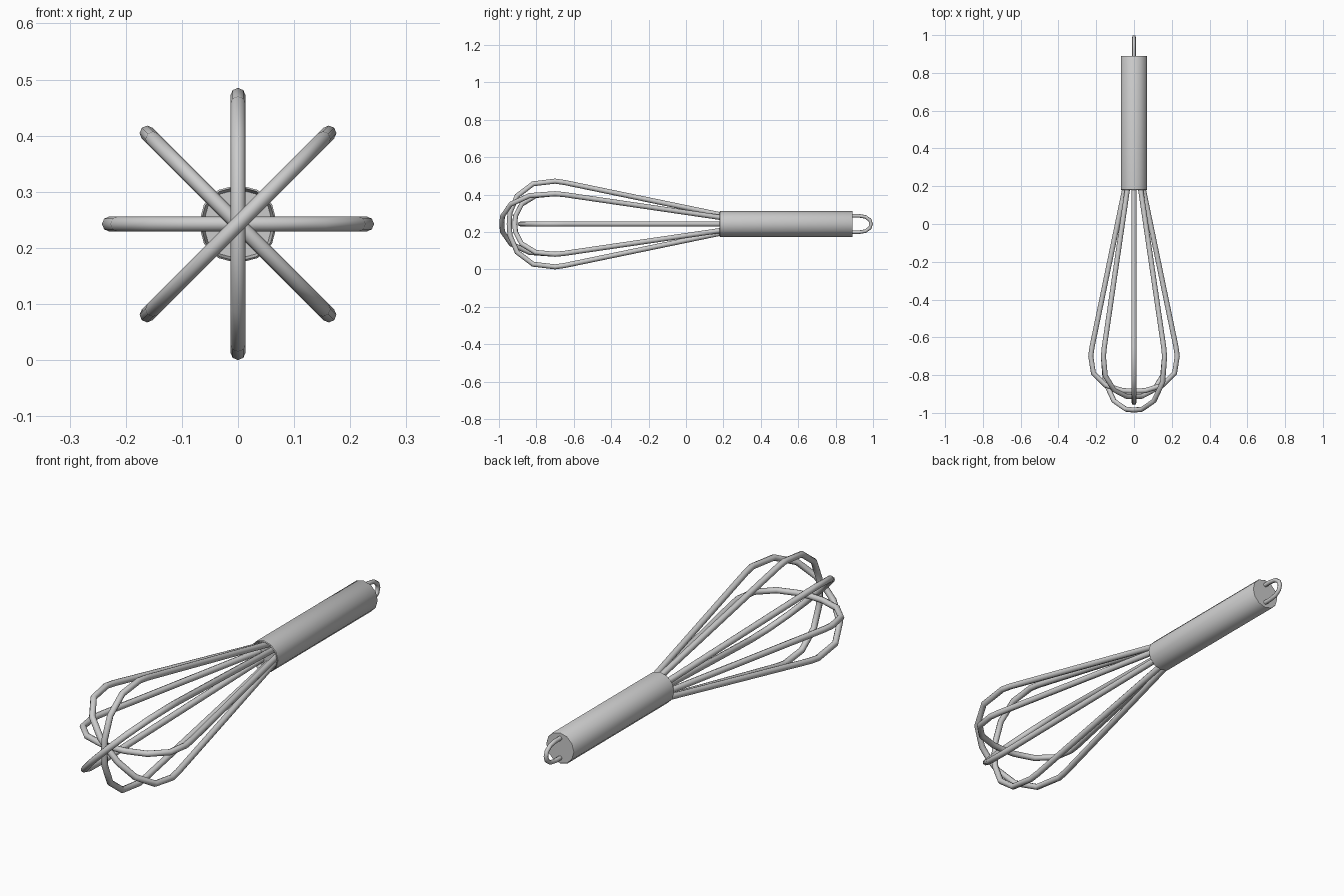
import bpy, bmesh, math

if "Cube" in bpy.data.objects:
    bpy.data.objects.remove(bpy.data.objects["Cube"])

ZC = 0.2425      # height of the whisk axis
WIRE = 0.0135    # wire radius
BELLY = -0.70    # y of the widest point


def tube(name, points, radius):
    """Bent round wire through a list of points, as a mesh."""
    cu = bpy.data.curves.new(name, 'CURVE')
    cu.dimensions = '3D'
    cu.bevel_depth = radius
    cu.bevel_resolution = 2
    cu.use_fill_caps = True
    sp = cu.splines.new('POLY')
    sp.points.add(len(points) - 1)
    for p, co in zip(sp.points, points):
        p.co = (*co, 1)
    ob = bpy.data.objects.new(name, cu)
    bpy.context.collection.objects.link(ob)
    bpy.ops.object.select_all(action='DESELECT')
    ob.select_set(True)
    bpy.context.view_layer.objects.active = ob
    bpy.ops.object.convert(target='MESH')
    bpy.ops.object.shade_smooth_by_angle(angle=math.radians(50))


def mirrored(half):
    """Half profile of (radius, y) ending on the axis, completed to a loop."""
    return half + [(-r, y) for r, y in reversed(half[:-1])]


# whisk loops: (angle about the axis, y of the tip centre line)
loops = {
    "horizontal_loop": (0, -0.885),
    "rising_diagonal_loop": (45, -0.985),
    "vertical_loop": (90, -0.945),
    "falling_diagonal_loop": (135, -0.915),
}
for name, (deg, tip) in loops.items():
    a = math.radians(deg)
    d = tip - BELLY
    half = [(0.042, 0.22), (0.222, -0.65), (0.229, BELLY),
            (0.215, BELLY + 0.48 * d), (0.15, BELLY + 0.83 * d),
            (0.06, BELLY + 0.985 * d), (0.0, tip)]
    tube(name, [(r * math.cos(a), y, ZC + r * math.sin(a))
                for r, y in mirrored(half)], WIRE)

# hanging hook at the back of the handle
hook = [(0.044, 0.86), (0.044, 0.925), (0.038, 0.96), (0.021, 0.983), (0.0, 0.99)]
tube("hanging_hook", [(0, y, ZC + r) for r, y in mirrored(hook)], 0.0095)

# handle: twelve-sided sleeve, closed at the back, recessed at the front
bm = bmesh.new()
rings = []
for r, y in [(0.062, 0.21), (0.067, 0.18), (0.07, 0.183), (0.07, 0.887), (0.068, 0.89)]:
    rings.append([bm.verts.new((r * math.cos(i * math.pi / 6), y,
                                ZC + r * math.sin(i * math.pi / 6))) for i in range(12)])
for r0, r1 in zip(rings, rings[1:]):
    for i in range(12):
        j = (i + 1) % 12
        bm.faces.new((r0[i], r0[j], r1[j], r1[i]))
bm.faces.new(rings[0])
bm.faces.new(rings[-1])
bmesh.ops.recalc_face_normals(bm, faces=bm.faces)
me = bpy.data.meshes.new("handle")
bm.to_mesh(me)
bm.free()
handle = bpy.data.objects.new("handle", me)
bpy.context.collection.objects.link(handle)
bpy.ops.object.select_all(action='DESELECT')
handle.select_set(True)
bpy.context.view_layer.objects.active = handle
bpy.ops.object.shade_smooth_by_angle(angle=math.radians(35))
